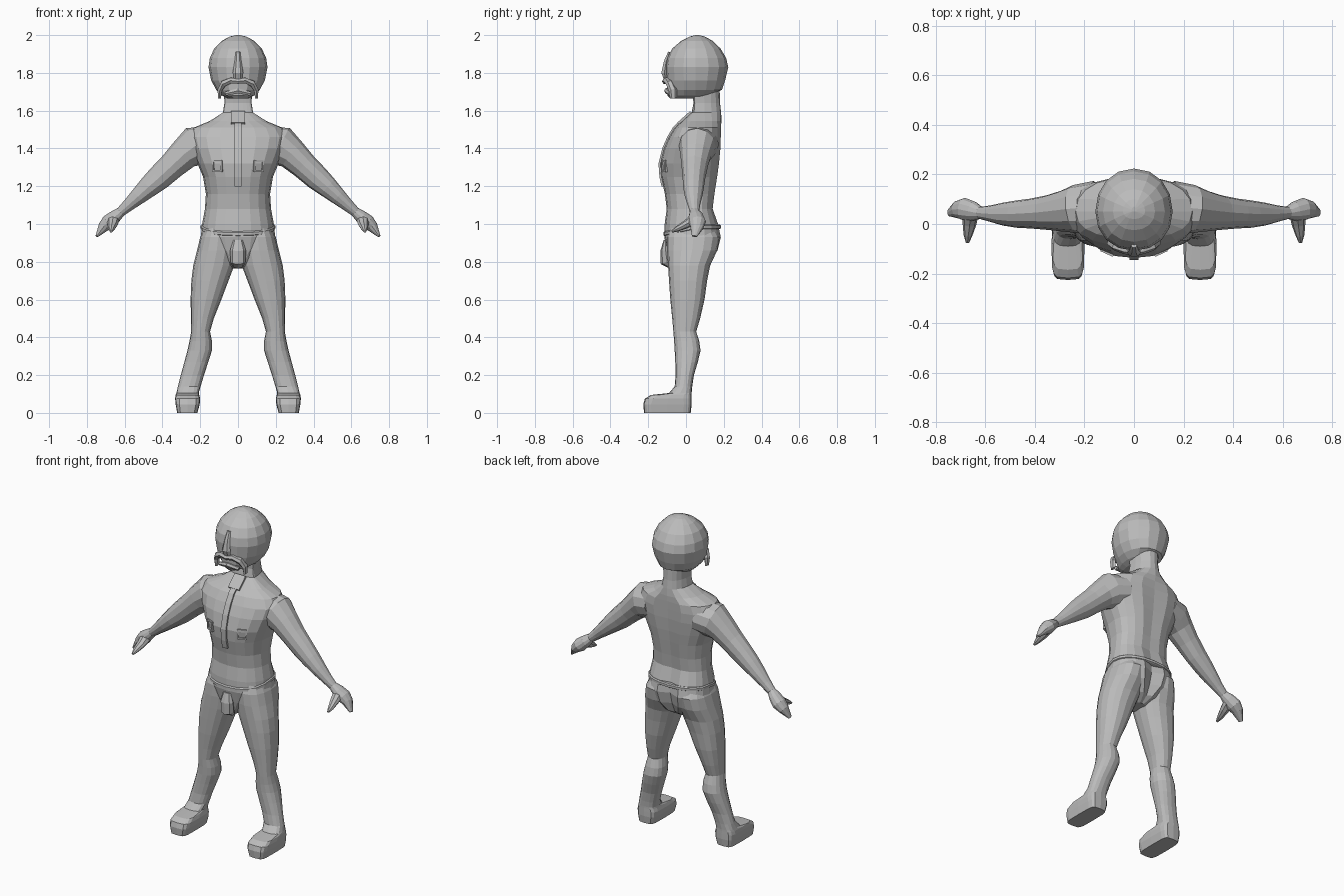
import bpy, bmesh, math
from mathutils import Vector

grey = bpy.data.materials.new("plain grey")
grey.diffuse_color = (0.5, 0.5, 0.5, 1)


def loft(name, rings):
    """Skin a list of equal point rings and cap both ends."""
    bm = bmesh.new()
    vs = [[bm.verts.new(p) for p in r] for r in rings]
    n = len(vs[0])
    for a, b in zip(vs, vs[1:]):
        for i in range(n):
            j = (i + 1) % n
            bm.faces.new((a[i], a[j], b[j], b[i]))
    bm.faces.new(vs[0])
    bm.faces.new(vs[-1])
    bmesh.ops.recalc_face_normals(bm, faces=bm.faces)
    me = bpy.data.meshes.new(name)
    bm.to_mesh(me)
    bm.free()
    me.materials.append(grey)
    ob = bpy.data.objects.new(name, me)
    bpy.context.collection.objects.link(ob)
    return ob


def spow(v, e):
    return math.copysign(abs(v) ** (2 / e), v)


def ring(z, x0, x1, yf, yb, yc=None, e=2.3, n=16, cleft=0):
    """Level superellipse ring; yc is where it is widest."""
    yc = (yf + yb) / 2 if yc is None else yc
    pts = []
    for i in range(n):
        a = 2 * math.pi * i / n
        c, s = spow(math.cos(a), e), spow(math.sin(a), e)
        y = yc + s * ((yb - yc) if s > 0 else (yc - yf))
        if i == n // 4:
            y -= cleft
        pts.append(Vector(((x0 + x1) / 2 + c * (x1 - x0) / 2, y, z)))
    return pts


def tube(name, pts, ref, n=10, turn=0.0):
    """Sweep along (x, y, z, radius along ref, radius across)."""
    rings = []
    for k, p in enumerate(pts):
        a, b = pts[max(k - 1, 0)], pts[min(k + 1, len(pts) - 1)]
        t = (Vector(b[:3]) - Vector(a[:3])).normalized()
        u = Vector(ref)
        u = (u - t * u.dot(t)).normalized()
        v = t.cross(u)
        rings.append([Vector(p[:3]) + u * p[3] * math.cos(w) + v * p[4] * math.sin(w)
                      for w in (2 * math.pi * i / n + turn for i in range(n))])
    return loft(name, rings)


X, Y = (1, 0, 0), (0, 1, 0)
Q = math.pi / 4

# Torso and neck: height, half width, front, back, cleft
torso = [(0.765, 0.035, -0.06, 0.07, 0), (0.80, 0.09, -0.085, 0.13, 0.02),
         (0.86, 0.17, -0.10, 0.172, 0.035), (0.93, 0.197, -0.115, 0.19, 0.035),
         (1.00, 0.19, -0.113, 0.175, 0.02), (1.08, 0.175, -0.102, 0.145, 0.008),
         (1.16, 0.17, -0.112, 0.155, 0.01), (1.25, 0.185, -0.132, 0.17, 0.012),
         (1.32, 0.215, -0.137, 0.18, 0.012), (1.40, 0.25, -0.117, 0.188, 0.012),
         (1.46, 0.265, -0.09, 0.19, 0.01), (1.51, 0.235, -0.06, 0.19, 0.006),
         (1.545, 0.15, -0.02, 0.188, 0), (1.59, 0.08, 0.03, 0.186, 0),
         (1.64, 0.072, 0.04, 0.18, 0), (1.72, 0.075, 0.03, 0.178, 0)]
loft("torso", [ring(z, -w, w, f, b, 0.05, 2.3, 20, c) for z, w, f, b, c in torso])


def front_y(z):
    for a, b in zip(torso, torso[1:]):
        if a[0] <= z <= b[0]:
            return a[2] + (b[2] - a[2]) * (z - a[0]) / (b[0] - a[0])


# Waist hem, dipping at the front
hem = []
for dz, grow in ((-0.012, 0), (-0.008, 0.006), (0.006, 0.006), (0.012, 0)):
    pts = ring(0.985 + dz, -0.192 - grow, 0.192 + grow, -0.114 - grow, 0.178 + grow, 0.05, 2.3, 20)
    for p in pts:
        p.z -= 0.035 * max(0, 0.05 - p.y) / 0.16
    hem.append(pts)
loft("waist_hem", hem)

# Head: height, half width, front, back
head = [(1.665, 0.055, -0.085, 0.06), (1.68, 0.085, -0.098, 0.13), (1.71, 0.115, -0.10, 0.19),
        (1.76, 0.142, -0.103, 0.207), (1.83, 0.156, -0.108, 0.224), (1.88, 0.149, -0.10, 0.212),
        (1.93, 0.125, -0.072, 0.182), (1.97, 0.085, -0.025, 0.14), (1.992, 0.045, 0.02, 0.10),
        (2.0, 0.01, 0.05, 0.07)]
loft("head", [ring(z, -w, w, f, b, 0.05, 2.1) for z, w, f, b in head])

# Nose, moustache and lower lip
tube("nose", [(0, -0.088, 1.91, 0.012, 0.008), (0, -0.105, 1.86, 0.018, 0.014),
              (0, -0.115, 1.80, 0.028, 0.018), (0, -0.108, 1.77, 0.026, 0.012)], X, 6)
stache = [(0.098, -0.066, 1.665, 0.018, 0.008), (0.096, -0.07, 1.71, 0.022, 0.014),
          (0.075, -0.088, 1.745, 0.02, 0.018), (0.035, -0.104, 1.76, 0.018, 0.017)]
tube("moustache", stache + [(0, -0.11, 1.755, 0.018, 0.015)]
     + [(-p[0],) + p[1:] for p in reversed(stache)], Y, 6)
tube("lower_lip", [(-0.065, -0.085, 1.69, 0.01, 0.012), (0, -0.1, 1.705, 0.016, 0.016),
                   (0.065, -0.085, 1.69, 0.01, 0.012)], Y, 6)

# Zip placket and collar tab down the chest
tube("zip_placket", [(0, front_y(z) - 0.001, z, 0.025, 0.011)
                     for z in (1.20, 1.25, 1.32, 1.40, 1.46, 1.51, 1.545)], X, 4, Q)
tube("collar_tab", [(0, front_y(z) - 0.002, z, 0.052, 0.014) for z in (1.53, 1.56, 1.59)], X, 4, Q)

# Fly panel
tube("fly_panel", [(0, -0.075, 0.775, 0.03, 0.015), (0, -0.10, 0.80, 0.04, 0.036),
                   (0, -0.108, 0.86, 0.042, 0.028), (0, -0.108, 0.915, 0.025, 0.01)], X, 8)

for side, s in (("left", 1), ("right", -1)):
    # Leg and boot: height, inner, outer, front, back, squareness
    leg = [(0, 0.215, 0.322, -0.222, 0.025, 5), (0.045, 0.203, 0.33, -0.226, 0.03, 5),
           (0.075, 0.2, 0.333, -0.218, 0.03, 4.5), (0.095, 0.205, 0.33, -0.185, 0.03, 4),
           (0.105, 0.208, 0.326, -0.09, 0.03, 3), (0.14, 0.198, 0.318, -0.06, 0.033, 2.4),
           (0.20, 0.18, 0.303, -0.055, 0.042, 2.3), (0.27, 0.157, 0.284, -0.057, 0.063, 2.3),
           (0.33, 0.138, 0.268, -0.06, 0.077, 2.3), (0.38, 0.138, 0.257, -0.063, 0.07, 2.3),
           (0.43, 0.148, 0.248, -0.067, 0.054, 2.3), (0.50, 0.128, 0.249, -0.073, 0.075, 2.3),
           (0.60, 0.088, 0.251, -0.083, 0.098, 2.3), (0.70, 0.05, 0.247, -0.09, 0.112, 2.3),
           (0.78, 0.02, 0.237, -0.095, 0.128, 2.3), (0.86, 0.008, 0.217, -0.1, 0.165, 2.3),
           (0.93, 0.008, 0.2, -0.1, 0.178, 2.3), (0.99, 0.03, 0.17, -0.08, 0.14, 2.3)]
    loft(side + "_leg", [ring(z, s * a, s * b, f, k, None, e) for z, a, b, f, k, e in leg])

    # Arm with mitten-like hand
    arm = [(0.15, 0.07, 1.425, 0.105, 0.095), (0.235, 0.06, 1.41, 0.098, 0.105),
           (0.288, 0.052, 1.367, 0.083, 0.083), (0.35, 0.046, 1.308, 0.07, 0.072),
           (0.42, 0.042, 1.243, 0.06, 0.066), (0.475, 0.04, 1.195, 0.055, 0.056),
           (0.53, 0.04, 1.145, 0.046, 0.044), (0.58, 0.042, 1.10, 0.033, 0.033),
           (0.62, 0.045, 1.065, 0.025, 0.026), (0.65, 0.052, 1.04, 0.04, 0.034),
           (0.685, 0.06, 1.01, 0.046, 0.04), (0.712, 0.058, 0.985, 0.036, 0.03),
           (0.748, 0.045, 0.935, 0.014, 0.007)]
    tube(side + "_arm", [(s * p[0],) + p[1:] for p in arm], Y, 12)
    tube(side + "_thumb", [(s * 0.66, 0.05, 1.03, 0.035, 0.03), (s * 0.664, 0.0, 0.998, 0.028, 0.022),
                           (s * 0.67, -0.045, 0.975, 0.018, 0.015),
                           (s * 0.672, -0.075, 0.96, 0.007, 0.006)], X, 8)

    # Raised chest pocket: frame bars round a flap
    for part, x, z0, z1, w in (("outer_bar", 0.127, 1.278, 1.335, 0.006), ("inner_bar", 0.083, 1.278, 1.335, 0.006),
                               ("top_bar", 0.105, 1.327, 1.338, 0.035), ("bottom_bar", 0.105, 1.275, 1.286, 0.035)):
        y = -0.108 + (x - 0.105) * 0.45
        tube(f"{side}_pocket_{part}", [(s * x, y, z0, w, 0.02), (s * x, y, z1, w, 0.02)],
             (1, s * 0.45, 0), 4, Q)
